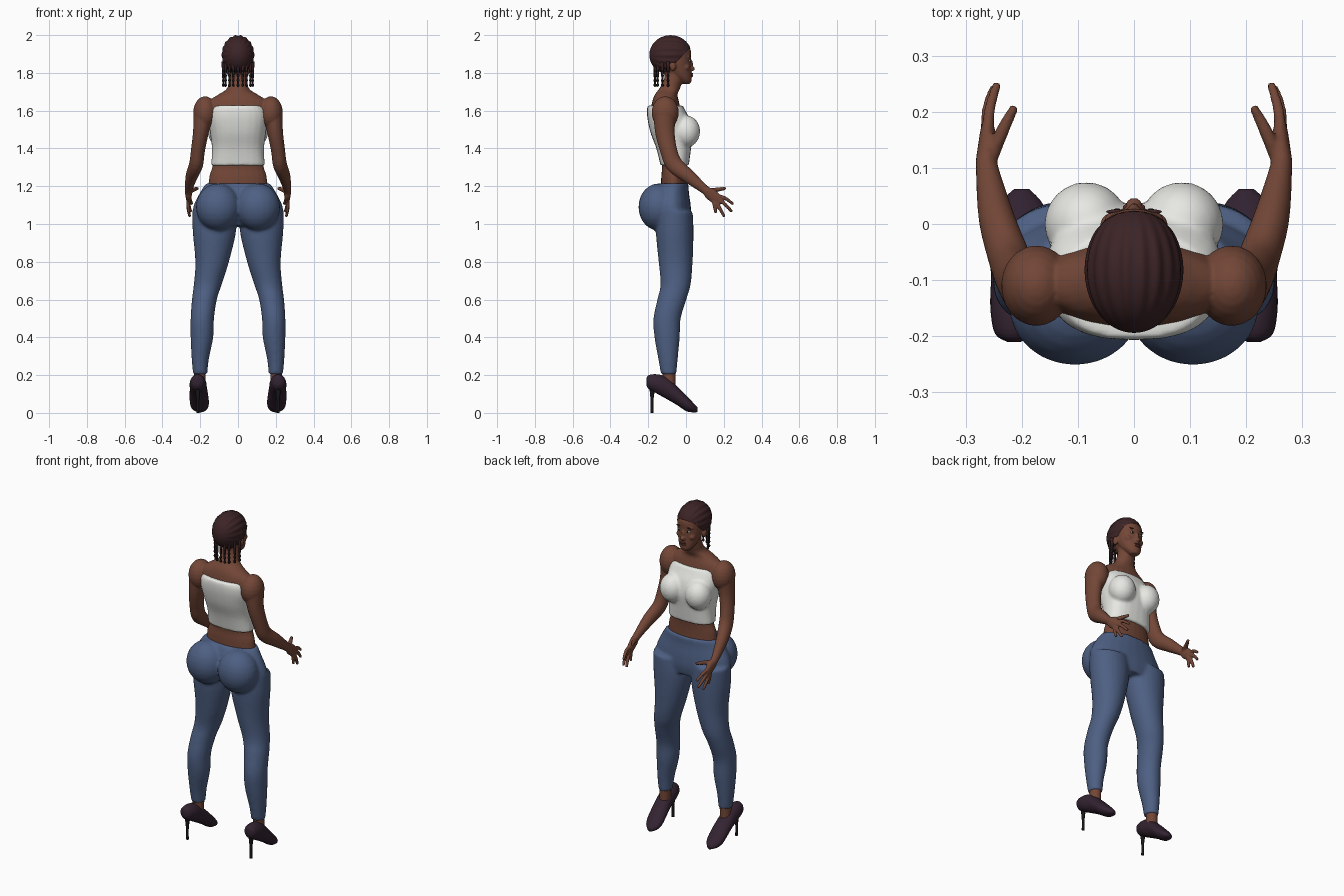
import bpy, bmesh, math
from mathutils import Vector, Matrix

cube = bpy.data.objects.get("Cube")
if cube:
    bpy.data.objects.remove(cube, do_unlink=True)


def material(name, rgb):
    m = bpy.data.materials.new(name)
    m.use_nodes = True
    m.diffuse_color = (*rgb, 1)
    m.node_tree.nodes["Principled BSDF"].inputs["Base Color"].default_value = (*rgb, 1)
    return m


SKIN = material("brown skin", (0.17, 0.062, 0.038))
HAIR = material("dark hair", (0.045, 0.017, 0.019))
CLOTH = material("white cloth", (0.8, 0.8, 0.77))
DENIM = material("blue denim", (0.075, 0.115, 0.225))
LEATHER = material("plum leather", (0.033, 0.017, 0.031))
BLACK = material("black", (0.01, 0.008, 0.008))
LIP = material("lip brown", (0.12, 0.035, 0.028))
EYE = material("eye white", (0.6, 0.57, 0.53))
X, Y, Z = Vector((1, 0, 0)), Vector((0, 1, 0)), Vector((0, 0, 1))


def spline(rows, steps):
    """Smooth Catmull-Rom rows through the given rows."""
    out = []
    for i in range(len(rows) - 1):
        a, b, c, d = (rows[min(max(i + k, 0), len(rows) - 1)] for k in (-1, 0, 1, 2))
        for j in range(steps):
            t = j / steps
            out.append([0.5 * (2 * q + (r - p) * t + (2 * p - 5 * q + 4 * r - s) * t * t
                               + (3 * q - p - 3 * r + s) * t ** 3)
                        for p, q, r, s in zip(a, b, c, d)])
    return out + [list(rows[-1])]


def loft(bm, rows, axis=None, sides=(1,), seg=24, power=1.0, steps=4):
    """Closed skin over oval sections (x, y, z, half width, half depth)."""
    rows = spline(rows, steps)
    for s in sides:
        mids = [Vector((s * r[0], r[1], r[2])) for r in rows]
        rings = []
        for i, r in enumerate(rows):
            t = axis or (mids[min(i + 1, len(mids) - 1)] - mids[max(i - 1, 0)]).normalized()
            u = (X - t * t.dot(X)).normalized()
            v = t.cross(u)
            ring = []
            for k in range(seg):
                a = 2 * math.pi * k / seg
                c, d = (math.copysign(abs(f) ** power, f) for f in (math.cos(a), math.sin(a)))
                ring.append(bm.verts.new(mids[i] + u * c * r[3] + v * d * r[4]))
            rings.append(ring)
        for lo, hi in zip(rings, rings[1:]):
            for k in range(seg):
                n = (k + 1) % seg
                bm.faces.new((lo[k], lo[n], hi[n], hi[k]))
        bm.faces.new(rings[0][::-1])
        bm.faces.new(rings[-1])


def column(bm, rows, **kw):
    """Upright loft on the centre line from (z, y, half width, half depth)."""
    loft(bm, [(0, y, z, a, b) for z, y, a, b in rows], axis=Z, **kw)


def ball(bm, mid, size, sides=(1,), seg=24):
    for s in sides:
        m = Matrix.Translation((s * mid[0], mid[1], mid[2])) @ Matrix.Diagonal((*size, 1))
        bmesh.ops.create_uvsphere(bm, u_segments=seg, v_segments=seg // 2, radius=1, matrix=m)


def finish(name, bm, mat, voxel=None, relax=4):
    bmesh.ops.recalc_face_normals(bm, faces=bm.faces)
    for f in bm.faces:
        f.smooth = True
    mesh = bpy.data.meshes.new(name)
    bm.to_mesh(mesh)
    bm.free()
    mesh.materials.append(mat)
    ob = bpy.data.objects.new(name, mesh)
    bpy.context.collection.objects.link(ob)
    if voxel:
        blend = ob.modifiers.new("blend", 'REMESH')
        blend.mode = 'VOXEL'
        blend.voxel_size = voxel
        blend.use_smooth_shade = True
        soft = ob.modifiers.new("soften", 'SMOOTH')
        soft.factor = 0.5
        soft.iterations = relax
    return ob


BOTH = (1, -1)

# Body: torso, neck, head, arms, hands and ankles blended together
bm = bmesh.new()
column(bm, [(1.15, -.065, .16, .07), (1.25, -.065, .152, .066), (1.31, -.062, .135, .066),
            (1.42, -.065, .128, .08), (1.52, -.085, .145, .09), (1.6, -.105, .17, .08),
            (1.65, -.108, .155, .07), (1.685, -.105, .105, .06), (1.715, -.088, .06, .055),
            (1.76, -.068, .05, .05), (1.82, -.06, .047, .05)])
column(bm, [(1.742, .0, .022, .022), (1.76, -.006, .04, .036), (1.79, -.025, .056, .055),
            (1.83, -.04, .067, .068), (1.87, -.045, .073, .072), (1.92, -.047, .074, .072),
            (1.96, -.065, .06, .06)])
ball(bm, (0, -.078, 1.885), (.077, .1, .1))
ball(bm, (0, .033, 1.822), (.016, .014, .012))
ball(bm, (0, .026, 1.845), (.009, .012, .026))
ball(bm, (0, .024, 1.79), (.022, .011, .012))
ball(bm, (.03, .013, 1.885), (.022, .011, .007), BOTH)
ball(bm, (.04, .0, 1.83), (.02, .02, .018), BOTH)
ball(bm, (.075, -.07, 1.835), (.012, .017, .026), BOTH)
ball(bm, (.174, -.11, 1.59), (.063, .072, .086), BOTH)
loft(bm, [(.182, -.112, 1.6, .054, .062), (.196, -.112, 1.49, .042, .052),
          (.212, -.092, 1.39, .037, .045), (.222, -.062, 1.315, .037, .045),
          (.245, .01, 1.255, .032, .037), (.262, .1, 1.182, .02, .024),
          (.262, .125, 1.162, .018, .032), (.26, .165, 1.13, .014, .03)], sides=BOTH)
knuckle = (.262, .14, 1.148)
for mid, tip in [((.258, .2, 1.14), (.244, .25, 1.105)), ((.262, .2, 1.11), (.25, .243, 1.065)),
                 ((.264, .175, 1.09), (.256, .203, 1.038)), ((.264, .15, 1.1), (.26, .158, 1.058))]:
    loft(bm, [(*knuckle, .011, .011), (*mid, .01, .01), (*tip, .008, .008)], sides=BOTH, seg=12)
loft(bm, [(.258, .11, 1.172, .013, .013), (.235, .165, 1.182, .012, .012),
          (.212, .21, 1.188, .008, .008)], sides=BOTH, seg=12)
loft(bm, [(.203, -.09, .13, .032, .034), (.2, -.09, .26, .03, .034)], sides=BOTH)
finish("body", bm, SKIN, voxel=.005, relax=3)

# Cropped strapless top
bm = bmesh.new()
column(bm, [(1.31, -.06, .142, .075), (1.4, -.065, .138, .092), (1.48, -.075, .148, .112),
            (1.55, -.09, .158, .113), (1.6, -.105, .15, .102), (1.627, -.11, .128, .093)], power=.8)
ball(bm, (.085, .0, 1.49), (.075, .075, .085), BOTH)
finish("strapless_top", bm, CLOTH, voxel=.008, relax=4)

# Trousers: hips, seat and legs
bm = bmesh.new()
column(bm, [(1.215, -.065, .17, .08), (1.17, -.075, .2, .09), (1.1, -.075, .235, .1),
            (1.04, -.07, .238, .098), (.99, -.06, .2, .08)])
ball(bm, (.105, -.145, 1.09), (.118, .107, .125), BOTH)
loft(bm, [(.128, -.06, 1.07, .115, .095), (.125, -.06, .96, .115, .1), (.137, -.055, .8, .089, .09),
          (.16, -.055, .68, .074, .08), (.178, -.075, .6, .066, .077), (.189, -.1, .5, .062, .072),
          (.191, -.1, .4, .06, .067), (.2, -.095, .28, .045, .051), (.2, -.092, .205, .038, .041)],
     axis=Z, sides=BOTH)
finish("trousers", bm, DENIM, voxel=.009, relax=5)

# High-heeled shoes
for s, side in ((1, "left"), (-1, "right")):
    bm = bmesh.new()
    loft(bm, [(.214, -.21, .165, .012, .02), (.214, -.195, .163, .034, .038),
              (.212, -.15, .152, .044, .052), (.21, -.1, .13, .045, .058),
              (.207, -.05, .093, .049, .05), (.204, 0, .052, .05, .042),
              (.202, .035, .03, .04, .027), (.2, .062, .016, .014, .012)], axis=Y, sides=(s,))
    finish(side + "_shoe", bm, LEATHER)
    bm = bmesh.new()
    loft(bm, [(.213, -.18, .0, .008, .008), (.213, -.18, .07, .008, .008),
              (.213, -.178, .15, .018, .018)], axis=Z, sides=(s,), seg=12)
    finish(side + "_heel", bm, BLACK)

# Braided hair: ridges run front to back over the skull
bm = bmesh.new()
bmesh.ops.create_uvsphere(bm, u_segments=144, v_segments=40, radius=1,
                          matrix=Matrix.Rotation(math.pi / 2, 4, 'X'))
for v in bm.verts:
    ridge = 1 + .022 * (math.cos(18 * math.atan2(v.co.z, v.co.x)) - 1) * (1 - v.co.y ** 2)
    v.co = Vector((v.co.x * .088 * ridge, v.co.y * .112 - .082, v.co.z * .106 * ridge + 1.895))
cut = bmesh.ops.bisect_plane(bm, geom=bm.verts[:] + bm.edges[:] + bm.faces[:],
                             plane_co=(0, .02, 1.928), plane_no=(0, .7, -.72), clear_outer=True)
rim = [e for e in cut["geom_cut"] if isinstance(e, bmesh.types.BMEdge)]
bmesh.ops.holes_fill(bm, edges=rim, sides=0)
finish("braided_hair", bm, HAIR)

# Hanging braid ends with beads
strands, beads = bmesh.new(), bmesh.new()
places = [(.0, -.165, BOTH[:1]), (.025, -.163, BOTH), (.045, -.15, BOTH),
          (.066, -.125, BOTH), (.078, -.095, BOTH)]
for x, y, sides in places:
    loft(strands, [(x, y, 1.86, .009, .009), (x, y, 1.79, .006, .006),
                   (x, y, 1.735, .004, .004)], sides=sides, seg=8)
    for z in (1.81, 1.785, 1.76, 1.735):
        ball(beads, (x, y, z), (.008, .008, .009), sides, 10)
finish("braid_ends", strands, HAIR)
finish("braid_beads", beads, BLACK)

# Face details
for name, mat, mid, size, sides in [
        ("eyes", EYE, (.03, .02, 1.864), (.013, .006, .006), BOTH),
        ("pupils", BLACK, (.03, .025, 1.864), (.006, .003, .006), BOTH),
        ("eyebrows", HAIR, (.032, .022, 1.888), (.018, .004, .004), BOTH),
        ("upper_lip", LIP, (0, .03, 1.795), (.02, .008, .005), (1,)),
        ("lower_lip", LIP, (0, .029, 1.784), (.018, .009, .006), (1,))]:
    bm = bmesh.new()
    ball(bm, mid, size, sides, 16)
    finish(name, bm, mat)
